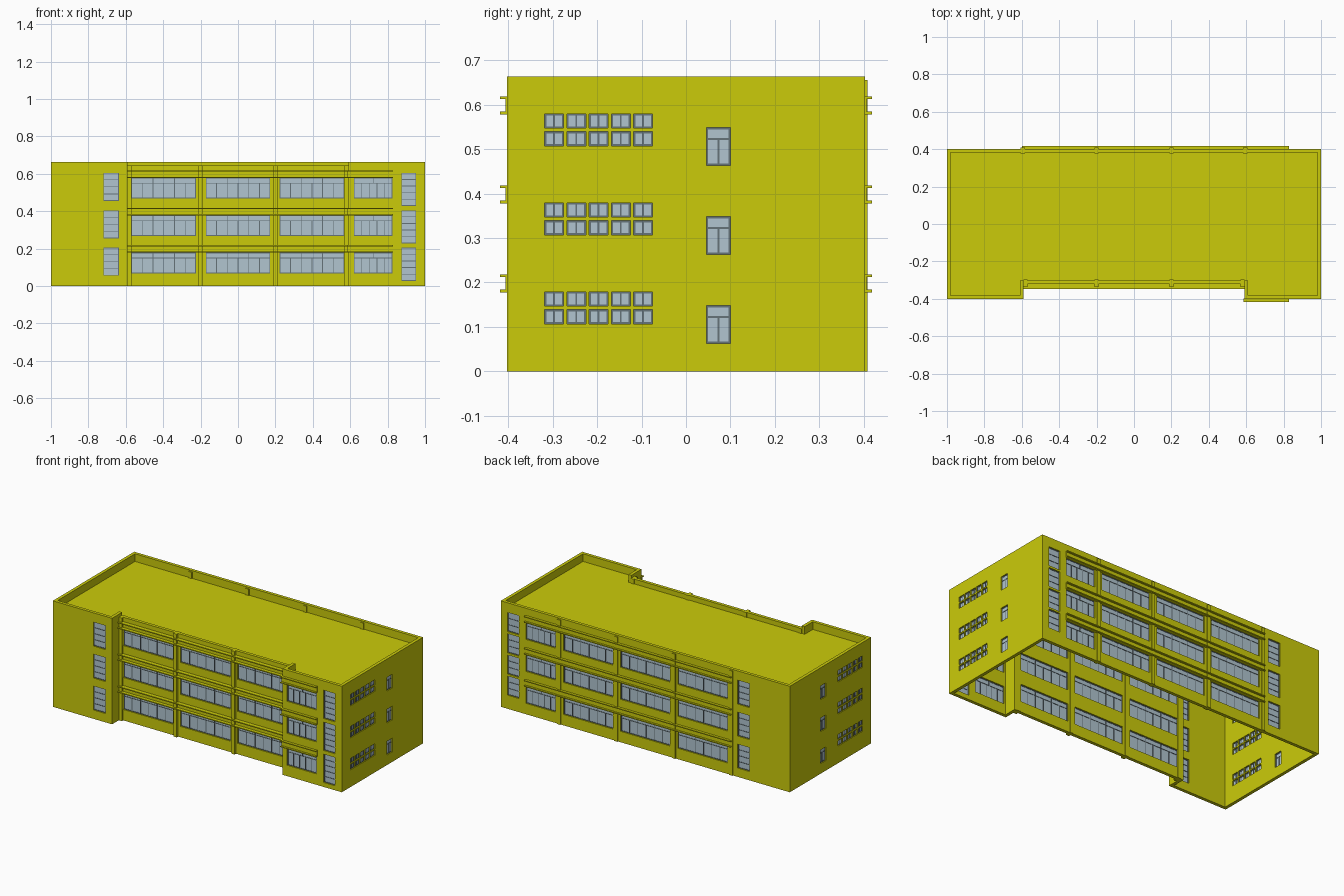
import bpy, bmesh

if "Cube" in bpy.data.objects:
    bpy.data.objects.remove(bpy.data.objects["Cube"])


def material(name, rgb):
    m = bpy.data.materials.new(name)
    m.diffuse_color = (*rgb, 1)
    m.use_nodes = True
    m.node_tree.nodes["Principled BSDF"].inputs["Base Color"].default_value = m.diffuse_color
    return m


YELLOW = material("yellow wall", (0.60, 0.60, 0.003))
GLASS = material("pale blue glass", (0.44, 0.56, 0.63))
FRAME = material("slate frame", (0.13, 0.17, 0.19))
T = 0.02                                   # wall thickness


def finish(name, bm, mat):
    bmesh.ops.recalc_face_normals(bm, faces=bm.faces)
    me = bpy.data.meshes.new(name)
    bm.to_mesh(me)
    bm.free()
    me.materials.append(mat)
    bpy.context.collection.objects.link(bpy.data.objects.new(name, me))


def add_box(bm, a, b):
    v = [bm.verts.new((x, y, z)) for x in (a[0], b[0]) for y in (a[1], b[1]) for z in (a[2], b[2])]
    for f in ((0, 1, 3, 2), (4, 6, 7, 5), (0, 4, 5, 1), (2, 3, 7, 6), (0, 2, 6, 4), (1, 5, 7, 3)):
        bm.faces.new([v[i] for i in f])


def mapper(axis, pos, s):
    """Local (along wall, outward depth, height) to world."""
    if axis == 'x':
        return lambda u, d, z: (u, pos + s * d, z)
    return lambda u, d, z: (pos + s * d, u, z)


def wall(name, axis, pos, s, u0, u1, top, windows=()):
    """Wall slab with real openings, plus frames and glass set into them."""
    P = mapper(axis, pos, s)
    us = sorted({u0, u1, *[w[0] for w in windows], *[w[1] for w in windows]})
    zs = sorted({0, top, *[w[2] for w in windows], *[w[3] for w in windows]})
    nu, nz = len(us) - 1, len(zs) - 1

    def solid(i, j):
        if not (0 <= i < nu and 0 <= j < nz):
            return False
        u, z = (us[i] + us[i + 1]) / 2, (zs[j] + zs[j + 1]) / 2
        return not any(w[0] < u < w[1] and w[2] < z < w[3] for w in windows)

    bm, cache = bmesh.new(), {}

    def V(i, j, k):
        if (i, j, k) not in cache:
            cache[i, j, k] = bm.verts.new(P(us[i], -T * k, zs[j]))
        return cache[i, j, k]

    for i in range(nu):
        for j in range(nz):
            if not solid(i, j):
                continue
            ring = [(i, j), (i + 1, j), (i + 1, j + 1), (i, j + 1)]
            for k in (0, 1):
                bm.faces.new([V(*r, k) for r in ring])
            for e, (di, dj) in enumerate(((0, -1), (1, 0), (0, 1), (-1, 0))):
                if not solid(i + di, j + dj):
                    a, b = ring[e], ring[(e + 1) % 4]
                    bm.faces.new([V(*a, 0), V(*b, 0), V(*b, 1), V(*a, 1)])
    finish(name, bm, YELLOW)
    if not windows:
        return
    fr, gl, h = bmesh.new(), bmesh.new(), 0.004
    for a, b, c, d, cols, rows, transom in windows:
        def bar(p, q, r, t):
            add_box(fr, P(p, -0.014, r), P(q, -0.006, t))
        add_box(gl, P(a, -0.012, c), P(b, -0.008, d))
        for p in (a, b - h):                           # jambs
            bar(p, p + h, c, d)
        for r in (c, d - h):                           # head and sill
            bar(a, b, r, r + h)
        for r in range(1, rows):                       # even rows
            z = c + (d - c) * r / rows
            bar(a, b, z - h / 2, z + h / 2)
        zt = c + (d - c) * transom
        if transom < 1:
            bar(a, b, zt - h / 2, zt + h / 2)
            for i in range(1, cols // 2):              # wide lights on top
                u = a + (b - a) * i / (cols // 2)
                bar(u - h / 2, u + h / 2, zt, d)
        for i in range(1, cols):                       # mullions
            u = a + (b - a) * i / cols
            bar(u - h / 2, u + h / 2, c, zt)
    finish(name + "_window_frames", fr, FRAME)
    finish(name + "_window_glass", gl, GLASS)


def boxes(name, items):
    bm = bmesh.new()
    for a, b in items:
        add_box(bm, a, b)
    finish(name, bm, YELLOW)


FLOORS = (0, 0.2, 0.4)
# window sets: (u0, u1, z0, z1, columns, rows, transom fraction)
bays = [(a, b, z + 0.068, z + 0.178, 6, 1, 0.74) for z in FLOORS
        for a, b in ((-0.57, -0.225), (-0.172, 0.172), (0.223, 0.567))]
end_bay = [(0.62, 0.825, z + 0.068, z + 0.178, 5, 1, 0.74) for z in FLOORS]
left_stair = [(-0.72, -0.637, z + 0.055, z + 0.205, 1, 4, 1) for z in FLOORS]
right_stair = [(0.873, 0.953, z + 0.028, z + 0.205, 1, 5, 1) for z in FLOORS]
back_stair = [(0.873, 0.953, z, z + 0.12, 1, 3, 1) for z in (0.085, 0.217, 0.35, 0.483)]
side = [(-0.318 + 0.05 * i, -0.275 + 0.05 * i, z, z + 0.032, 2, 1, 1)
        for f in FLOORS for z in (f + 0.107, f + 0.147) for i in range(5)]
side += [(0.046, 0.1, f + 0.063, f + 0.148, 2, 1, 0.7) for f in FLOORS]

# outer walls
H, FY, RY = 0.663, 0.402, -0.322
wall("front_left_wall", 'x', -FY, -1, -1, -0.59, H, left_stair)
wall("front_right_wall", 'x', -FY, -1, 0.59, 1, H, end_bay + right_stair)
wall("front_recessed_wall", 'x', RY, -1, -0.6, 0.6, 0.645, bays)
wall("back_wall", 'x', FY, 1, -1, 1, H, bays + end_bay + left_stair + back_stair)
for nm, s in (("left", -1), ("right", 1)):
    wall(nm + "_side_wall", 'y', s, s, -FY + T, FY - T, H, side)
    wall(nm + "_recess_return", 'y', s * 0.59, -s, -FY + T, RY + T, H)

# roof deck
boxes("roof", [((-0.99, RY + 0.01, 0.605), (0.99, 0.39, 0.615)),
               ((-0.99, -0.39, 0.605), (-0.6, RY + 0.01, 0.615)),
               ((0.6, -0.39, 0.605), (0.99, RY + 0.01, 0.615))])

# bands with thin ledges above and below, one set per facade
for nm, wy, s, x0, x1, out in (("recess", RY, -1, -0.59, 0.59, 0.025),
                               ("front_end", -FY, -1, 0.585, 0.83, 0.016),
                               ("back", FY, 1, -0.6, 0.83, 0.016)):
    parts = []
    for f in FLOORS:
        for z0, z1, d in ((0.178, 0.184, out), (0.184, 0.212, 0.004), (0.212, 0.218, out)):
            parts.append(((x0, wy - s * 0.005, f + z0), (x1, wy + s * d, f + z1)))
    boxes(nm + "_ledges", parts)

# columns between the bays
boxes("front_columns", [((x - 0.011, RY + T + 0.004, 0), (x + 0.011, RY - 0.014, 0.645))
                        for x in (-0.58, -0.2, 0.2, 0.58)])
boxes("back_columns", [((x - 0.011, FY - T - 0.006, 0), (x + 0.011, FY + 0.006, 0.655))
                       for x in (-0.595, -0.2, 0.2, 0.595)])
